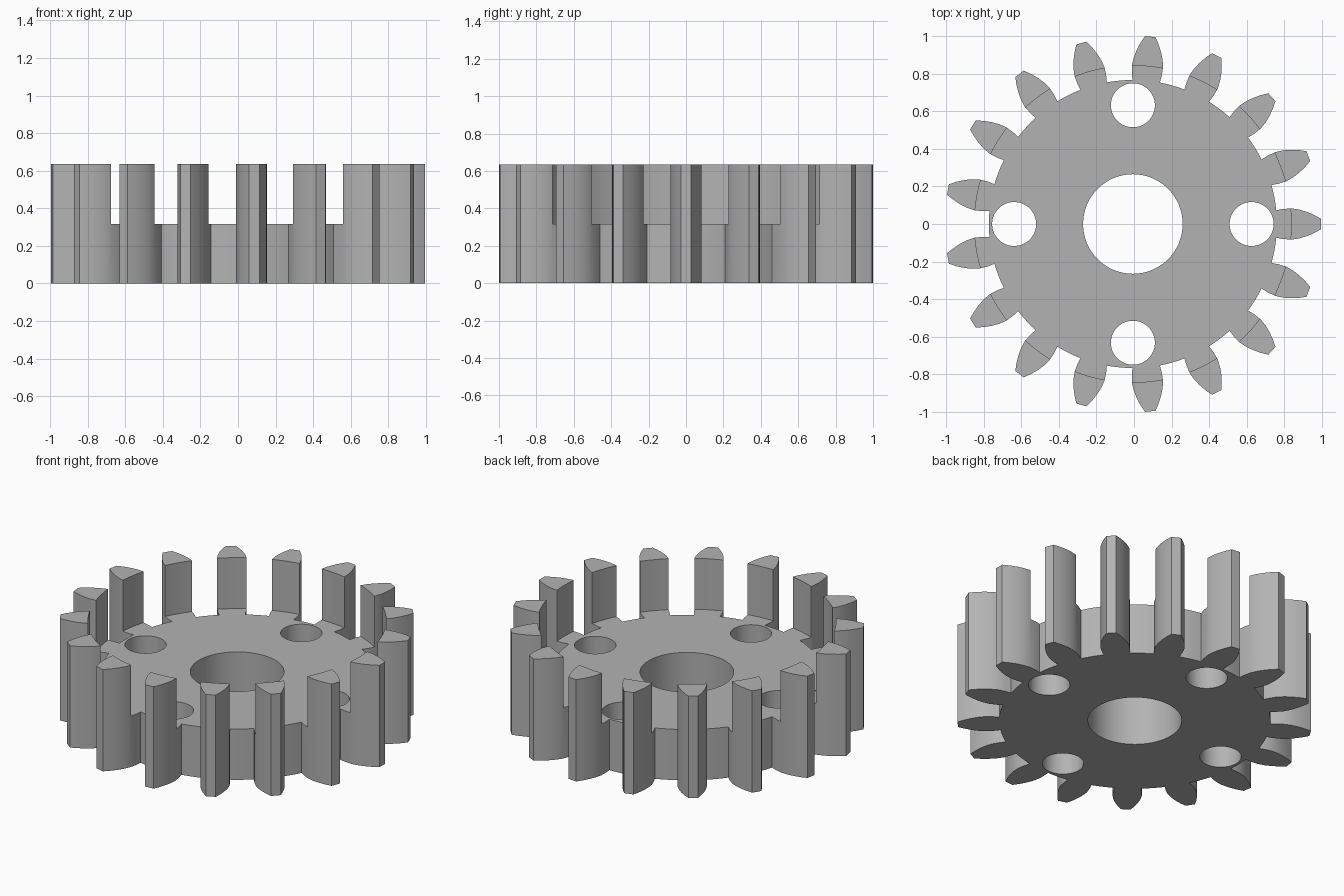
import bpy
import bmesh
from math import cos, sin, pi, atan2, hypot

cube = bpy.data.objects.get("Cube")
if cube:
    bpy.data.objects.remove(cube, do_unlink=True)

TEETH = 17
HEIGHT = 0.635
WEB_HEIGHT = 0.317
CENTRE_X = -0.006
PITCH = 2 * pi / TEETH

# Half tooth flank: distance from the axis, half width
FLANK = [(0.763, 0.073), (0.80, 0.080), (0.845, 0.083), (0.885, 0.077),
         (0.925, 0.065), (0.965, 0.048), (1.0015, 0.028)]

grey = bpy.data.materials.new("plain grey")
grey.use_nodes = True
colour = (0.45, 0.45, 0.45, 1)
grey.diffuse_color = colour
grey.node_tree.nodes["Principled BSDF"].inputs["Base Color"].default_value = colour


def gear_outline():
    """Tooth flanks joined by root arcs, counter-clockwise."""
    points = []
    root_radius = hypot(*FLANK[0])
    root_angle = atan2(FLANK[0][1], FLANK[0][0])
    tooth = [(r, -w) for r, w in FLANK] + [(r, w) for r, w in reversed(FLANK)]
    for i in range(TEETH):
        a = i * PITCH
        points += [(r * cos(a) - w * sin(a), r * sin(a) + w * cos(a)) for r, w in tooth]
        for step in range(1, 4):
            b = a + root_angle + (PITCH - 2 * root_angle) * step / 4
            points.append((root_radius * cos(b), root_radius * sin(b)))
    return points


def circle(radius, x=0, y=0, sides=64):
    return [(x + radius * cos(2 * pi * i / sides), y + radius * sin(2 * pi * i / sides))
            for i in range(sides)]


def prism(name, outline, z0, z1):
    bm = bmesh.new()
    face = bm.faces.new([bm.verts.new((x + CENTRE_X, y, z0)) for x, y in outline])
    top = bmesh.ops.extrude_face_region(bm, geom=[face])["geom"]
    bmesh.ops.translate(bm, vec=(0, 0, z1 - z0),
                        verts=[v for v in top if isinstance(v, bmesh.types.BMVert)])
    bmesh.ops.recalc_face_normals(bm, faces=bm.faces)
    mesh = bpy.data.meshes.new(name)
    bm.to_mesh(mesh)
    bm.free()
    mesh.materials.append(grey)
    obj = bpy.data.objects.new(name, mesh)
    bpy.context.collection.objects.link(obj)
    return obj


# Toothed wheel at full height
gear = prism("gear_wheel", gear_outline(), 0, HEIGHT)

# Recess above the web, central bore and four bolt holes
cutters = [prism("recess_cutter", circle(0.843, sides=128), WEB_HEIGHT, 1),
           prism("bore_cutter", circle(0.265), -0.5, 1)]
for k in range(4):
    a = k * pi / 2
    cutters.append(prism("bolt_hole_cutter",
                         circle(0.117, 0.632 * cos(a), 0.632 * sin(a)), -0.5, 1))

bpy.ops.object.select_all(action="DESELECT")
gear.select_set(True)
bpy.context.view_layer.objects.active = gear
for cutter in cutters:
    cutter.hide_render = True
    cut = gear.modifiers.new(cutter.name, "BOOLEAN")
    cut.operation = "DIFFERENCE"
    cut.solver = "EXACT"
    cut.object = cutter
    bpy.ops.object.modifier_apply(modifier=cut.name)
    bpy.data.objects.remove(cutter, do_unlink=True)

bpy.ops.object.shade_smooth_by_angle()
